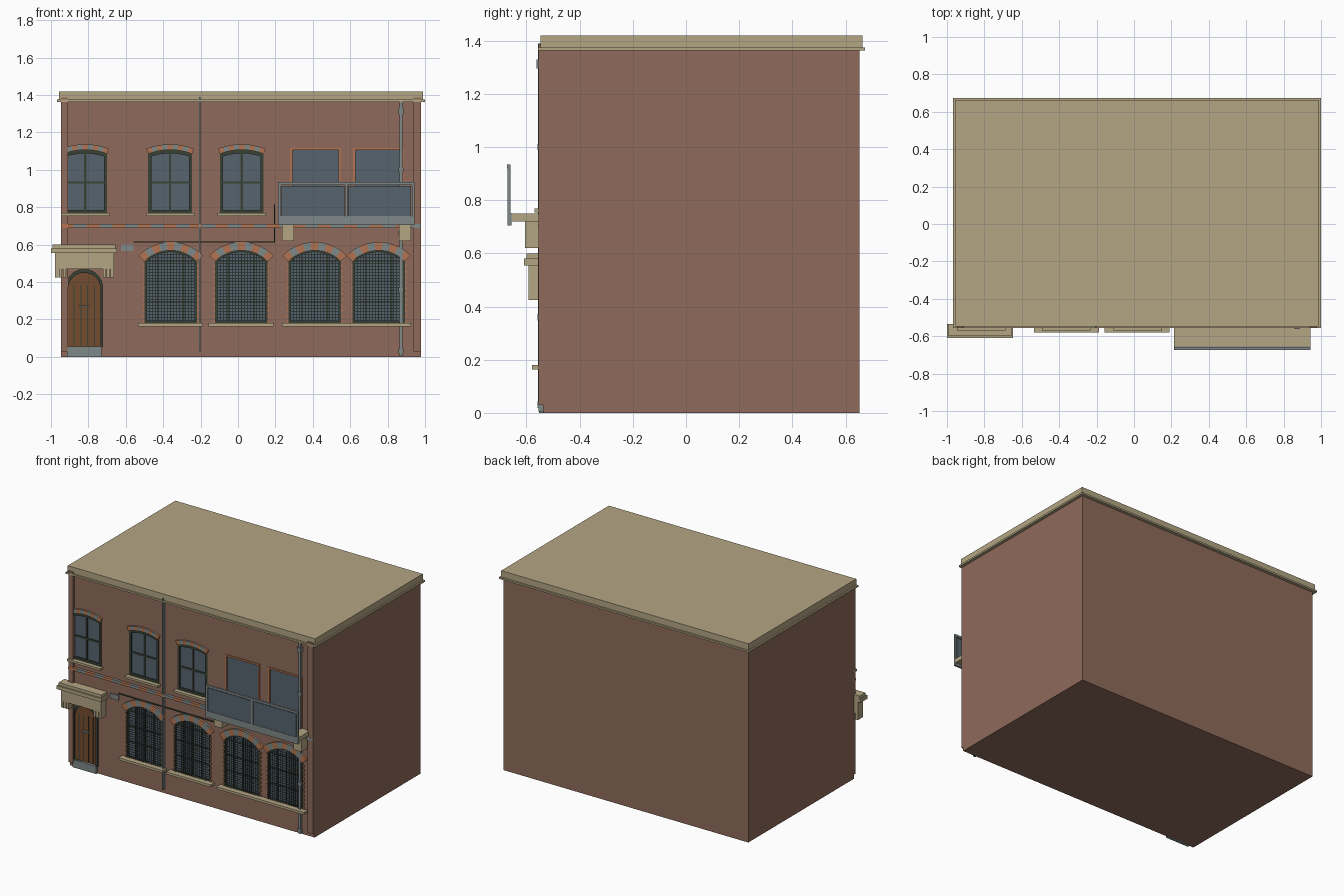
import bpy, bmesh, math

if "Cube" in bpy.data.objects:
    bpy.data.objects.remove(bpy.data.objects["Cube"])

def material(name, r, g, b):
    m = bpy.data.materials.new(name)
    lin = [(c / 255 / 12.92) if c < 10 else ((c / 255 + 0.055) / 1.055) ** 2.4 for c in (r, g, b)]
    m.diffuse_color = (*lin, 1)
    m.use_nodes = True
    m.node_tree.nodes["Principled BSDF"].inputs["Base Color"].default_value = m.diffuse_color
    return m

BRICK = material("brick", 143, 107, 91)
SAND = material("sandstone", 180, 166, 132)
GLASS = material("slate glass", 86, 100, 110)
GREY = material("grey metal", 128, 136, 136)
TERRA = material("terracotta", 178, 116, 82)
GREEN = material("dark green paint", 56, 66, 54)
WOOD = material("door wood", 116, 76, 46)
WALL = -0.537            # facade plane

class Part:
    """Collects solids into one named object."""
    def __init__(self, name, *mats):
        self.name, self.mats, self.bm = name, mats, bmesh.new()

    def prism(self, pts, y0, y1, mat=0):
        # extrude an x-z outline from y0 (front) to y1 (back)
        f = [self.bm.verts.new((x, y0, z)) for x, z in pts]
        b = [self.bm.verts.new((x, y1, z)) for x, z in pts]
        n = len(pts)
        faces = [self.bm.faces.new(f), self.bm.faces.new(b[::-1])]
        for i in range(n):
            j = (i + 1) % n
            faces.append(self.bm.faces.new((f[i], b[i], b[j], f[j])))
        for q in faces:
            q.material_index = mat

    def box(self, x0, x1, y0, y1, z0, z1, mat=0):
        self.prism([(x0, z0), (x1, z0), (x1, z1), (x0, z1)], y0, y1, mat)

    def ring(self, outer, inner, y0, y1):
        n = len(outer)
        for i in range(n):
            j = (i + 1) % n
            self.prism([outer[i], outer[j], inner[j], inner[i]], y0, y1)

    def done(self):
        bmesh.ops.recalc_face_normals(self.bm, faces=self.bm.faces)
        me = bpy.data.meshes.new(self.name)
        self.bm.to_mesh(me)
        self.bm.free()
        for m in self.mats:
            me.materials.append(m)
        ob = bpy.data.objects.new(self.name, me)
        bpy.context.collection.objects.link(ob)
        return ob

def arc(cx, hw, zs, rise, n, grow=0.0):
    # points of a segmental arch, right to left, optionally offset outwards
    r = (hw * hw + rise * rise) / (2 * rise)
    a = math.asin(min(1, hw / r))
    return [(cx + (r + grow) * math.sin(a - 2 * a * i / n),
             zs + rise - r + (r + grow) * math.cos(a - 2 * a * i / n)) for i in range(n + 1)]

def opening(cx, hw, z0, zs, rise, n=10):
    return [(cx - hw, z0), (cx + hw, z0)] + arc(cx, hw, zs, rise, n)

def voussoirs(part, cx, hw, zs, rise, thick, n, y):
    lo, hi = arc(cx, hw, zs, rise, n), arc(cx, hw, zs, rise, n, thick)
    for i in range(n):
        part.prism([lo[i], hi[i], hi[i + 1], lo[i + 1]], y, WALL + 0.01, i % 2)

LOWER = [-0.36, 0.018, 0.41, 0.752]       # ground floor window centres
UPPER = [-0.817, -0.363, 0.02]            # first floor sash window centres
PLAIN = [(0.285, 0.542), (0.622, 0.878)]  # balcony windows
LW = dict(hw=0.14, z0=0.18, zs=0.51, rise=0.06)
UW = dict(hw=0.117, z0=0.767, zs=1.085, rise=0.022)
DOOR = dict(cx=-0.822, hw=0.093, z0=0.055, zs=0.38, rise=0.08)

# main walls with shallow recesses for the openings
walls = Part("walls", BRICK)
walls.box(-0.947, 0.979, WALL, 0.652, 0, 1.37)
walls = walls.done()
cut = Part("opening_cutter", BRICK)
for c in LOWER:
    cut.prism(opening(c, **LW), -0.6, WALL + 0.015)
for c in UPPER:
    cut.prism(opening(c, **UW), -0.6, WALL + 0.015)
for a, b in PLAIN:
    cut.box(a, b, -0.6, WALL + 0.015, 0.76, 1.112)
cut.prism(opening(**DOOR), -0.6, WALL + 0.015)
cut = cut.done()
mod = walls.modifiers.new("openings", 'BOOLEAN')
mod.operation, mod.object, mod.solver = 'DIFFERENCE', cut, 'EXACT'
bpy.context.view_layer.objects.active = walls
bpy.ops.object.modifier_apply(modifier=mod.name)
bpy.data.objects.remove(cut)

# corner pilasters
p = Part("corner_pilasters", BRICK)
for a, b in ((-0.947, -0.91), (0.937, 0.979)):
    p.box(a, b, -0.555, WALL + 0.01, 0.03, 1.388)
p.done()

# cornice ledge and flat roof block
p = Part("cornice_and_roof", SAND)
p.box(-0.968, 1.0, -0.556, 0.674, 1.363, 1.375)
p.box(-0.957, 0.99, -0.547, 0.663, 1.375, 1.42)
p.done()

# alternating string course
p = Part("string_course", TERRA, GREY)
N = 28
for i in range(N):
    a = -0.947 + 1.926 * i / N
    p.box(a, a + 1.926 / N, -0.556, WALL + 0.01, 0.69, 0.71, i % 2)
p.done()

# arches over the windows
p = Part("brick_arches", TERRA, GREY)
for c in LOWER:
    voussoirs(p, c, LW["hw"], LW["zs"], LW["rise"], 0.045, 9, -0.552)
for c in UPPER:
    voussoirs(p, c, UW["hw"], UW["zs"], UW["rise"], 0.03, 9, -0.55)
p.done()

# toothed jamb bricks beside the ground floor windows
p = Part("jamb_bricks", TERRA)
for c in LOWER:
    for s in (-1, 1):
        for k in range(0, 22, 2):
            x0, x1 = sorted((c + s * 0.14, c + s * 0.149))
            p.box(x0, x1, -0.543, WALL + 0.01, 0.18 + k * 0.015, 0.195 + k * 0.015)
p.done()

# sills
p = Part("window_sills", SAND)
for c in LOWER:
    p.box(c - 0.175, c + 0.172, -0.58, WALL + 0.01, 0.163, 0.18)
for c in UPPER:
    p.box(c - 0.13, c + 0.13, -0.57, WALL + 0.01, 0.753, 0.768)
p.done()

# glass panes
p = Part("window_glass", GLASS)
for c in LOWER:
    p.prism(opening(c, **LW), WALL + 0.007, WALL + 0.016)
for c in UPPER:
    p.prism(opening(c, **UW), WALL + 0.007, WALL + 0.016)
for a, b in PLAIN:
    p.box(a, b, WALL + 0.004, WALL + 0.016, 0.76, 1.112)
p.done()

# green frames and glazing bars
p = Part("window_frames", GREEN)
for c in LOWER:
    p.ring(opening(c, **LW), opening(c, 0.13, 0.19, 0.507, 0.054), WALL - 0.003, WALL + 0.01)
    for x in (-0.07, 0, 0.07):
        p.box(c + x - 0.003, c + x + 0.003, WALL, WALL + 0.01, 0.185, 0.55)
    for z in (0.295, 0.405, 0.51):
        p.box(c - 0.135, c + 0.135, WALL, WALL + 0.01, z - 0.003, z + 0.003)
for c in UPPER:
    p.ring(opening(c, **UW), opening(c, 0.1, 0.785, 1.072, 0.016), WALL - 0.004, WALL + 0.01)
    p.box(c - 0.006, c + 0.006, WALL, WALL + 0.01, 0.78, 1.09)
    p.box(c - 0.105, c + 0.105, WALL, WALL + 0.01, 0.926, 0.938)
p.done()

# brick-coloured trim around the balcony windows
p = Part("balcony_window_trim", TERRA)
for a, b in PLAIN:
    o = [(a - 0.006, 0.755), (b + 0.006, 0.755), (b + 0.006, 1.118), (a - 0.006, 1.118)]
    i = [(a + 0.006, 0.765), (b - 0.006, 0.765), (b - 0.006, 1.106), (a + 0.006, 1.106)]
    p.ring(o, i, WALL - 0.006, WALL + 0.01)
p.done()

# fine security mesh over the ground floor windows
p = Part("window_grilles", GREEN)
R = (0.14 ** 2 + 0.06 ** 2) / 0.12
for c in LOWER:
    for k in range(-8, 9):
        x = k * 0.016
        top = 0.57 - R + math.sqrt(R * R - x * x)
        p.box(c + x - 0.001, c + x + 0.001, -0.547, -0.545, 0.18, top)
    for k in range(1, 24):
        z = 0.18 + k * 0.016
        w = 0.14 if z < 0.51 else math.sqrt(R * R - (z - 0.57 + R) ** 2)
        p.box(c - w, c + w, -0.547, -0.545, z - 0.001, z + 0.001)
p.done()

# plank door, its frame, handle and step
D = DOOR["cx"]
p = Part("door_planks", WOOD)
p.prism(opening(**DOOR), WALL + 0.004, WALL + 0.016)
p.done()
p = Part("door_frame_and_grooves", GREEN)
p.ring(opening(D, 0.1, 0.05, 0.38, 0.09), opening(D, 0.086, 0.055, 0.378, 0.072), -0.548, WALL + 0.01)
for x in (-0.055, -0.018, 0.018, 0.055):
    p.box(D + x - 0.003, D + x + 0.003, WALL + 0.001, WALL + 0.006, 0.06, 0.385)
p.done()
p = Part("door_handle", GREY)
p.box(D - 0.028, D + 0.028, WALL - 0.012, WALL + 0.006, 0.266, 0.274)
p.done()
p = Part("door_step", GREY)
p.box(-0.915, -0.73, -0.552, WALL + 0.01, 0, 0.055)
p.done()

# stone door canopy with corbels
p = Part("door_canopy", SAND)
p.box(-1.0, -0.647, -0.61, -0.535, 0.555, 0.58)
p.box(-0.992, -0.655, -0.6, -0.535, 0.58, 0.6)
p.box(-0.978, -0.663, -0.592, -0.535, 0.47, 0.555)
for a in (-0.978, -0.723):
    for k in range(3):
        p.box(a + k * 0.021, a + k * 0.021 + 0.017, -0.592, -0.535, 0.425, 0.47)
p.done()

# balcony slab, brackets, fascia, railing and panels
p = Part("balcony_slab_and_brackets", SAND)
p.box(0.215, 0.943, -0.657, WALL + 0.01, 0.72, 0.75)
for a in (0.235, 0.86):
    p.box(a, a + 0.064, -0.605, WALL + 0.01, 0.62, 0.72)
p.done()
p = Part("balcony_railing", GREY)
p.box(0.215, 0.943, -0.672, -0.656, 0.704, 0.752)
p.box(0.215, 0.943, -0.674, -0.66, 0.92, 0.935)
for x in (0.222, 0.579, 0.936):
    p.box(x - 0.007, x + 0.007, -0.671, -0.661, 0.75, 0.925)
p.done()
p = Part("balcony_glass_panels", GLASS)
for a, b in ((0.232, 0.569), (0.589, 0.926)):
    p.box(a, b, -0.669, -0.664, 0.752, 0.915)
p.done()

# downpipe with hopper and clips, plus the thin central pipe
p = Part("drainpipes", GREY)
p.box(0.864, 0.88, -0.555, WALL + 0.005, 0.005, 1.365)
p.box(0.858, 0.886, -0.562, WALL + 0.005, 1.295, 1.33)
for z in (0.03, 0.36, 0.66, 1.0):
    p.box(0.859, 0.885, -0.558, WALL + 0.005, z - 0.012, z + 0.012)
p.box(-0.209, -0.2, -0.557, WALL + 0.005, 0.03, 1.39)
p.done()

# service cable and blank wall plate
p = Part("service_cable", GREEN)
p.box(-0.56, 0.197, -0.546, WALL + 0.005, 0.612, 0.617)
p.box(0.192, 0.199, -0.546, WALL + 0.005, 0.612, 0.815)
p.done()
p = Part("blank_wall_plate", GREY)
p.box(-0.625, -0.56, -0.545, WALL + 0.005, 0.565, 0.6)
p.done()
